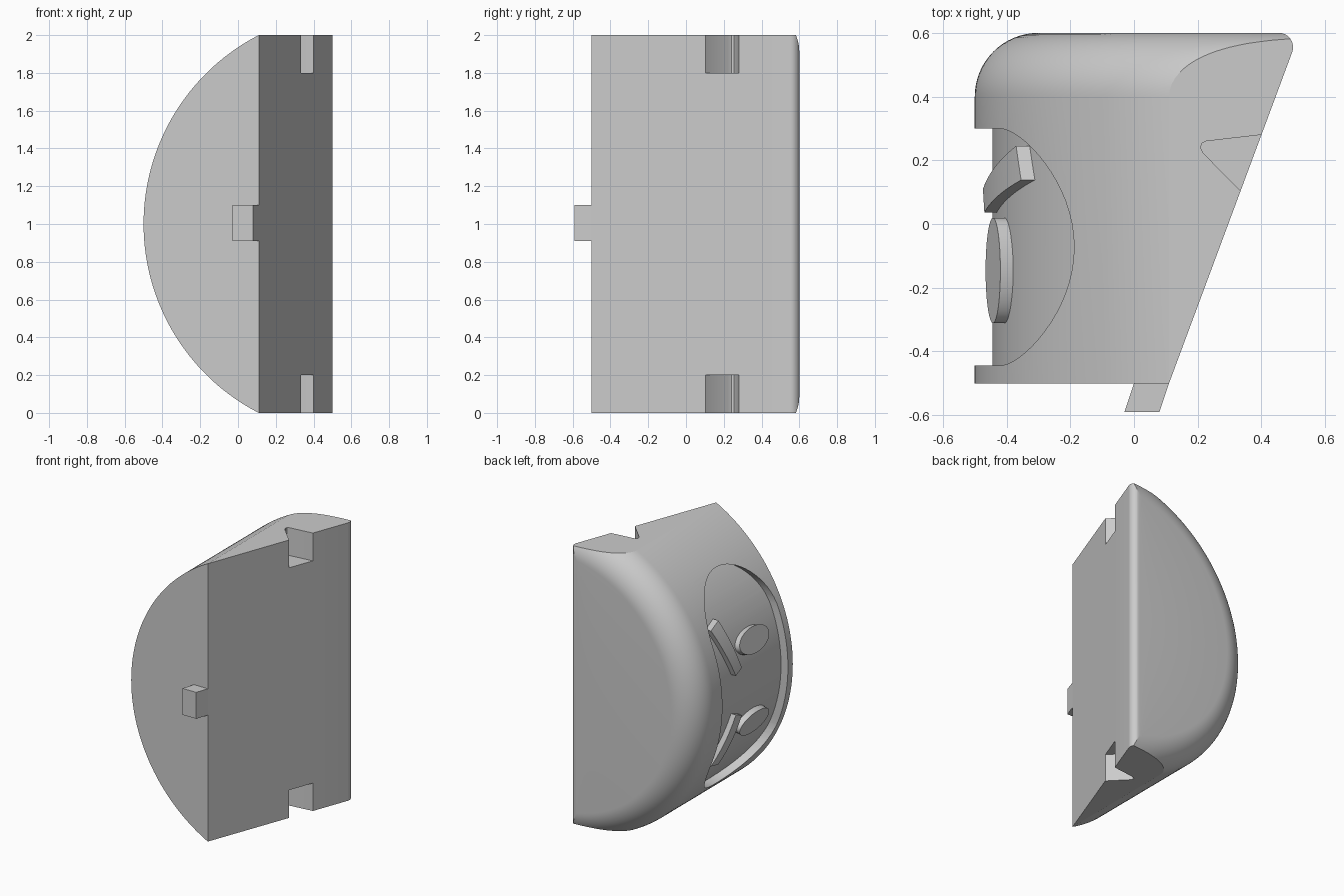
import bpy, bmesh
from math import sin, cos, pi, radians, atan, sqrt
from mathutils import Vector, Matrix

if "Cube" in bpy.data.objects:
    bpy.data.objects.remove(bpy.data.objects["Cube"])

grey = bpy.data.materials.new("plain grey")
grey.use_nodes = True
colour = (0.6, 0.6, 0.6, 1)
grey.diffuse_color = colour
grey.node_tree.nodes["Principled BSDF"].inputs["Base Color"].default_value = colour

# Barrel axis runs along y through (AXIS_X, AXIS_Z)
AXIS_X, AXIS_Z, RADIUS = 0.625, 1.0, 1.125
FLOOR, RAISED = 1.07, 1.108
FRONT, BACK, FILLET = -0.5, 0.6, 0.2


def make(name, bm):
    bmesh.ops.recalc_face_normals(bm, faces=bm.faces)
    mesh = bpy.data.meshes.new(name)
    bm.to_mesh(mesh)
    bm.free()
    mesh.materials.append(grey)
    obj = bpy.data.objects.new(name, mesh)
    bpy.context.collection.objects.link(obj)
    return obj


def prism(name, points, direction):
    bm = bmesh.new()
    face = bm.faces.new([bm.verts.new(p) for p in points])
    grown = bmesh.ops.extrude_face_region(bm, geom=[face], use_keep_orig=True)["geom"]
    verts = [g for g in grown if isinstance(g, bmesh.types.BMVert)]
    bmesh.ops.translate(bm, verts=verts, vec=direction)
    return make(name, bm)


def lathe(name, profile):
    """Spin (radius, y) points around the barrel axis."""
    bm = bmesh.new()
    verts = [bm.verts.new((AXIS_X - r, y, AXIS_Z)) for r, y in profile]
    edges = [bm.edges.new(pair) for pair in zip(verts, verts[1:])]
    bmesh.ops.spin(bm, geom=verts + edges, cent=(AXIS_X, 0, AXIS_Z), axis=(0, 1, 0),
                   angle=2 * pi, steps=240, use_merge=True)
    bmesh.ops.remove_doubles(bm, verts=bm.verts, dist=1e-5)
    return make(name, bm)


def combine(obj, other, operation):
    mod = obj.modifiers.new("cut", "BOOLEAN")
    mod.operation, mod.object, mod.solver = operation, other, "EXACT"
    depsgraph = bpy.context.evaluated_depsgraph_get()
    mesh = bpy.data.meshes.new_from_object(obj.evaluated_get(depsgraph))
    obj.modifiers.clear()
    obj.data = mesh
    bpy.data.objects.remove(other)


def smooth(obj):
    for poly in obj.data.polygons:
        poly.use_smooth = True
    obj.data.set_sharp_from_angle(angle=radians(25))


# Body: barrel with a rounded back rim
rim = [(RADIUS - FILLET + FILLET * cos(a), BACK - FILLET + FILLET * sin(a))
       for a in [i * pi / 32 for i in range(17)]]
body = lathe("body", [(0, -0.8), (RADIUS, -0.8)] + rim + [(0, BACK)])

# Trim to the wedge-shaped plan with a rounded back corner
slope = 0.372
r = 0.045
plane_x = lambda y: 0.11 + slope * (y - FRONT)
centre = (plane_x(BACK) - slope * r - r * sqrt(1 + slope ** 2), BACK - r)
start = -atan(slope)
plan = [(-0.7, FRONT), (plane_x(FRONT), FRONT)]
for i in range(13):
    a = start + (pi / 2 - start) * i / 12
    plan.append((centre[0] + r * cos(a), centre[1] + r * sin(a)))
plan += [(centre[0], BACK + 0.0005), (-0.7, BACK + 0.0005)]
combine(body, prism("wedge", [(x, y, 0) for x, y in plan], (0, 0, 2)), "INTERSECT")

# Notches in both ends of the slanted face
notch = [(0.5, 0.2915), (0.227, 0.26), (0.213, 0.253), (0.209, 0.24),
         (0.218, 0.222), (0.4, 0.037)]
for z in (-0.1, 1.8):
    combine(body, prism("notch", [(x, y, z) for x, y in notch], (0, 0, 0.3)), "DIFFERENCE")

# Stadium-shaped recess with a curved floor
mid_y, half, straight = -0.0725, 0.3725, 0.405
outline = []
for end in (0, 1):
    for i in range(33):
        a = pi * (end + i / 32)
        lift = straight if end == 0 else -straight
        outline.append((-0.7, mid_y + half * cos(a), AXIS_Z + lift + half * sin(a)))
recess = prism("recess", outline, (0.8, 0, 0))
core = lathe("core", [(0, -0.9), (FLOOR, -0.9), (FLOOR, 0.9), (0, 0.9)])
combine(recess, core, "DIFFERENCE")
combine(body, recess, "DIFFERENCE")
smooth(body)

# Tab continuing the slanted face past the front
tab = [(-0.03, -0.59), (0.08, -0.59), (0.11, FRONT), (0.105, -0.48), (0.005, -0.48), (0, FRONT)]
prism("front_tab", [(x, y, 0.91) for x, y in tab], (0, 0, 0.19))

# Oval eyes and slanted brows, mirrored about mid height
tilt = radians(15.5)
brow = [(0.245, 0.487), (0.138, 0.518), (0.036, 0.17), (0.11, 0.14)]
for side, label in ((1, "upper"), (-1, "lower")):
    out = Vector((-cos(tilt), 0, side * sin(tilt)))
    up = Vector((sin(tilt), 0, side * cos(tilt)))
    hub = Vector((AXIS_X, -0.146, AXIS_Z)) + out * RAISED
    ring = [hub + Vector((0, 0.165 * cos(a), 0)) + up * 0.087 * sin(a)
            for a in [i * pi / 32 for i in range(64)]]
    smooth(prism(label + "_eye", ring, -out * 0.06))

    bar = prism(label + "_brow", [(-0.6, y, AXIS_Z + side * z) for y, z in brow], (0.38, 0, 0))
    shell = lathe("shell", [(0, -0.9), (RAISED, -0.9), (RAISED, 0.9), (0, 0.9)])
    combine(bar, shell, "INTERSECT")
    smooth(bar)
